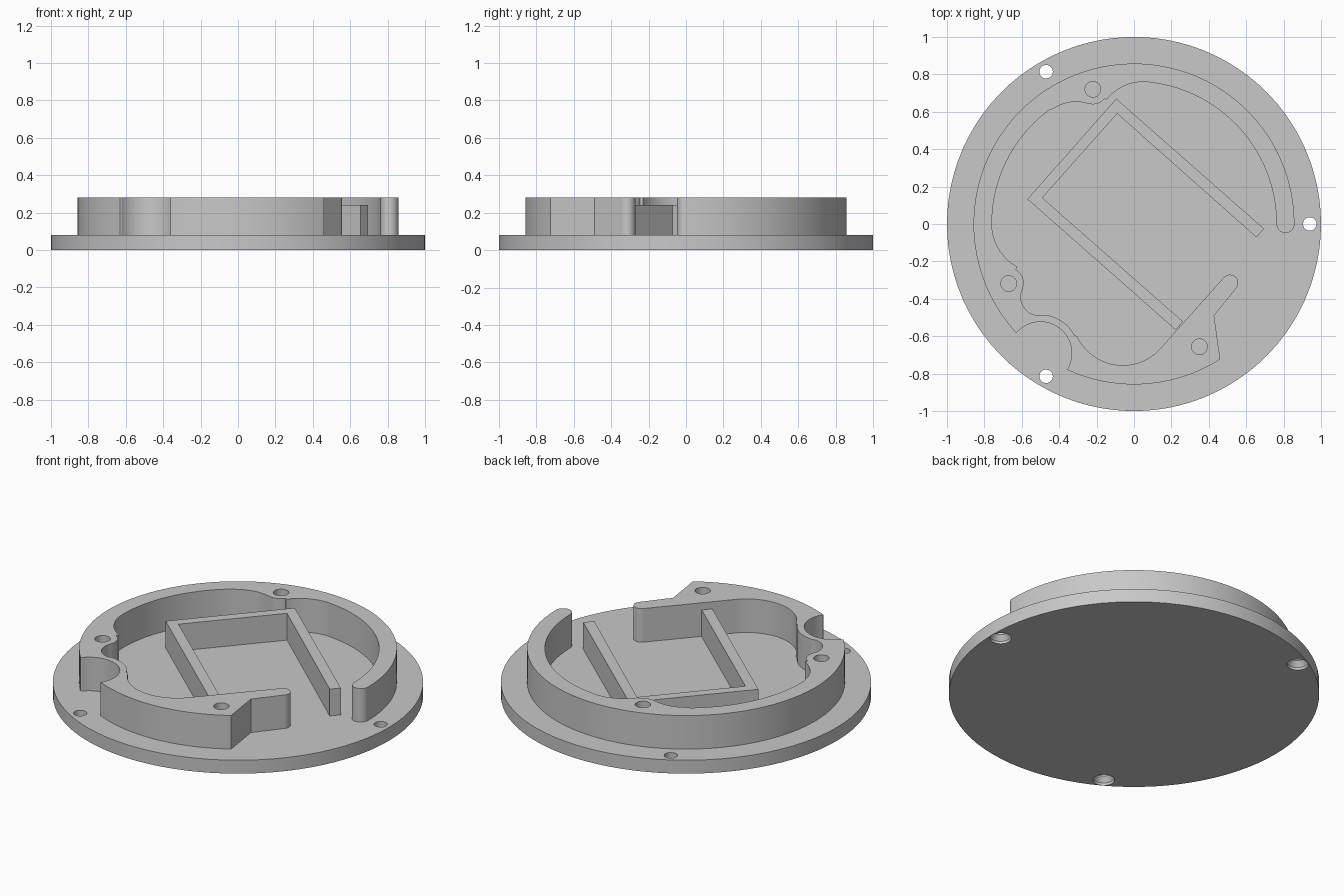
import bpy
import bmesh
from math import cos, sin, radians, ceil

if "Cube" in bpy.data.objects:
    bpy.data.objects.remove(bpy.data.objects["Cube"], do_unlink=True)

BASE_TOP, RAIL_TOP, WALL_TOP = 0.08, 0.24, 0.28

grey = bpy.data.materials.new("Plain grey")
grey.use_nodes = True
colour = (0.58, 0.58, 0.58, 1)
grey.diffuse_color = colour
grey.node_tree.nodes["Principled BSDF"].inputs["Base Color"].default_value = colour


def arc(cx, cy, r, start, end):
    """Points along an arc, angles in degrees, about one point every 4 degrees."""
    n = max(4, ceil(abs(end - start) / 4))
    angles = [radians(start + (end - start) * i / n) for i in range(n + 1)]
    return [(cx + r * cos(a), cy + r * sin(a)) for a in angles]


def add_object(name, bm):
    bmesh.ops.recalc_face_normals(bm, faces=bm.faces)
    mesh = bpy.data.meshes.new(name)
    bm.to_mesh(mesh)
    bm.free()
    mesh.materials.append(grey)
    obj = bpy.data.objects.new(name, mesh)
    bpy.context.collection.objects.link(obj)
    return obj


def extrude_profile(name, points, z0, z1):
    bm = bmesh.new()
    face = bm.faces.new([bm.verts.new((x, y, z0)) for x, y in points])
    bm.normal_update()
    top = bmesh.ops.extrude_face_region(bm, geom=[face], use_keep_orig=True)["geom"]
    bmesh.ops.translate(bm, vec=(0, 0, z1 - z0),
                        verts=[v for v in top if isinstance(v, bmesh.types.BMVert)])
    return add_object(name, bm)


def hole_cutter(name, x, y, sections):
    """Closed round cutter from (z, radius) sections."""
    bm = bmesh.new()
    n = 32
    rings = [[bm.verts.new((x + r * cos(radians(360 * i / n)),
                            y + r * sin(radians(360 * i / n)), z)) for i in range(n)]
             for z, r in sections]
    for low, high in zip(rings, rings[1:]):
        for i in range(n):
            j = (i + 1) % n
            bm.faces.new((low[i], low[j], high[j], high[i]))
    bm.faces.new(rings[0][::-1])
    bm.faces.new(rings[-1])
    return add_object(name, bm)


def drill(target, cutters):
    for cutter in cutters:
        mod = target.modifiers.new(cutter.name, "BOOLEAN")
        mod.operation = "DIFFERENCE"
        mod.solver = "EXACT"
        mod.object = cutter
    bpy.ops.object.select_all(action="DESELECT")
    target.select_set(True)
    bpy.context.view_layer.objects.active = target
    for cutter in cutters:
        bpy.ops.object.modifier_apply(modifier=cutter.name)
        bpy.data.objects.remove(cutter, do_unlink=True)


# Round base plate with three countersunk holes near the rim
base = extrude_profile("base_plate", arc(0, 0, 1, 0, 360)[:-1], 0, BASE_TOP)
sections = [(-0.01, 0.058), (0.015, 0.058), (0.045, 0.036), (0.1, 0.036)]
drill(base, [hole_cutter(f"rim_hole_{a}", 0.94 * cos(radians(a)), 0.94 * sin(radians(a)), sections)
             for a in (0, 120, 240)])

# Curved wall: outer side first, then the inner side back to the start
R = 0.858
profile = (
    arc(0, 0, R, 0, 222.6)                     # long outer arc
    + arc(-0.50, -0.69, 0.167, 138, -32)       # round notch
    + arc(0, 0, R, 245.2, 302.5)               # short outer arc
    + [(0.428, -0.49)]
    + arc(0.513, -0.315, 0.044, -41, 139)      # rounded tip
    + arc(-0.06, -0.485, 0.27, -41, -155)      # lower hollow
    + arc(-0.50, -0.69, 0.205, 28, 88)         # ridge round the notch
    + arc(-0.505, -0.39, 0.10, 265, 155.6)
    + arc(-0.67, -0.315, 0.08, -24.4, 61.6)    # left boss
    + arc(-0.50, 0, 0.26, 241.6, 180)
    + arc(0, 0, 0.76, 178, 127)                # inner arc
    + arc(-0.31, 0.435, 0.218, 124, 74)
    + arc(-0.22, 0.72, 0.08, 252.5, 322)       # back boss
    + arc(0.05, 0.51, 0.25, 142, 86)
    + arc(0, 0, 0.762, 84, 0)                  # inner arc
    + arc(0.81, 0, 0.048, 180, 360)[1:-1]      # rounded end
)
wall = extrude_profile("curved_wall", profile, BASE_TOP, WALL_TOP)
drill(wall, [hole_cutter(f"boss_hole_{i}", x, y, [(0.05, 0.042), (0.3, 0.042)])
             for i, (x, y) in enumerate([(-0.22, 0.72), (-0.67, -0.318), (0.35, -0.656)])])

# Three-sided holder rail
rail = extrude_profile("holder_rail", [
    (0.695, -0.025), (-0.095, 0.67), (-0.57, 0.133), (0.222, -0.566),
    (0.262, -0.522), (-0.49, 0.14), (-0.09, 0.59), (0.655, -0.072)], BASE_TOP, RAIL_TOP)

# Smooth the round sides, keep the edges sharp
bpy.ops.object.select_all(action="DESELECT")
for obj in (base, wall, rail):
    obj.select_set(True)
bpy.context.view_layer.objects.active = base
bpy.ops.object.shade_smooth_by_angle(angle=radians(25))
